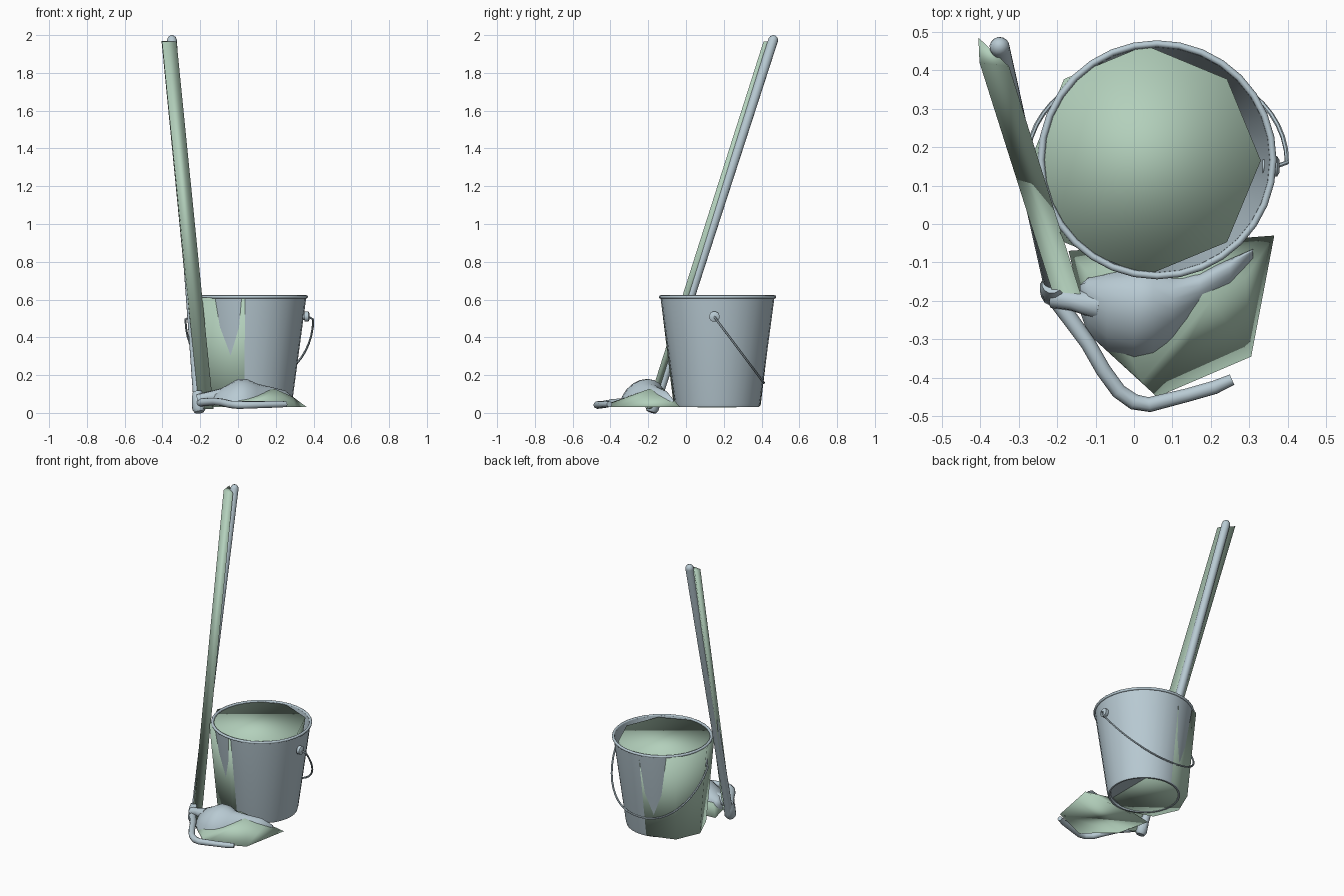
import bpy, bmesh, math
from mathutils import Vector

if "Cube" in bpy.data.objects:
    bpy.data.objects.remove(bpy.data.objects["Cube"])


def material(name, rgb):
    m = bpy.data.materials.new(name)
    m.diffuse_color = (*rgb, 1)
    m.use_nodes = True
    m.node_tree.nodes["Principled BSDF"].inputs["Base Color"].default_value = m.diffuse_color
    return m


GREY = material("blue_grey", (0.48, 0.59, 0.65))
GREEN = material("pale_green", (0.45, 0.63, 0.50))


def finish(name, bm, mat, angle=None):
    bmesh.ops.recalc_face_normals(bm, faces=bm.faces)
    me = bpy.data.meshes.new(name)
    bm.to_mesh(me)
    bm.free()
    me.materials.append(mat)
    ob = bpy.data.objects.new(name, me)
    bpy.context.collection.objects.link(ob)
    for p in me.polygons:
        p.use_smooth = True
    if angle:
        bpy.ops.object.select_all(action='DESELECT')
        ob.select_set(True)
        bpy.context.view_layer.objects.active = ob
        bpy.ops.object.shade_smooth_by_angle(angle=math.radians(angle))
    return ob


def skin(name, rings, mat, angle=None, closed=False, caps=True):
    """Bridge equal-sized rings of points into a surface."""
    bm = bmesh.new()
    vs = [[bm.verts.new(p) for p in r] for r in rings]
    n, m = len(rings[0]), len(rings)
    for i in range(m if closed else m - 1):
        a, b = vs[i], vs[(i + 1) % m]
        for j in range(n):
            k = (j + 1) % n
            bm.faces.new((a[j], a[k], b[k], b[j]))
    if caps and not closed:
        bm.faces.new(vs[0])
        bm.faces.new(vs[-1])
    return finish(name, bm, mat, angle)


def circle(c, r, z, n, tilt=0):
    pts = []
    for i in range(n):
        t = 2 * math.pi * i / n
        pts.append((c[0] + r * math.cos(t), c[1] + r * math.sin(t), z + tilt * math.cos(t)))
    return pts


def tube(name, pts, radii, n=10):
    """Round tube along a path, with one radius per point."""
    pts = [Vector(p) for p in pts]
    rings = []
    u = None
    for i, p in enumerate(pts):
        d = (pts[min(i + 1, len(pts) - 1)] - pts[max(i - 1, 0)]).normalized()
        if u is None:
            u = d.orthogonal()
        u = (u - d * u.dot(d)).normalized()
        v = d.cross(u)
        rings.append([p + radii[i] * (u * math.cos(2 * math.pi * k / n) + v * math.sin(2 * math.pi * k / n))
                      for k in range(n)])
    return skin(name, rings, GREY, 50)


# bucket: tapered wall with inner side and recessed floor
C = (0.06, 0.167)
profile = [(0.205, 0.045), (0.21, 0.03), (0.22, 0.03), (0.226, 0.05), (0.302, 0.615),
           (0.293, 0.615), (0.217, 0.055)]
skin("bucket", [circle(C, r, z, 32) for r, z in profile], GREY, 40)

# rolled rim
rim = [(0.302 + 0.009 * math.cos(a), 0.614 + 0.009 * math.sin(a))
       for a in [i * math.pi / 4 for i in range(8)]]
skin("bucket_rim", [circle(C, r, z, 32) for r, z in rim], GREY, closed=True)

# ears and hanging wire handle
for s, side in ((-1, "left"), (1, "right")):
    tube("bucket_ear_" + side, [(C[0] + s * x, 0.15, 0.51) for x in (0.275, 0.292, 0.293, 0.312, 0.318)],
         [0.018, 0.018, 0.028, 0.028, 0.018], 12)
path = [(C[0] + 0.31, 0.15, 0.51)]
for i in range(25):
    t = math.pi * i / 24
    cx, sn = math.cos(t), math.sin(t)
    path.append((C[0] + 0.338 * math.copysign(abs(cx) ** 0.9, cx),
                 0.16 + 0.252 * sn, 0.495 - 0.335 * sn))
path.append((C[0] - 0.31, 0.15, 0.51))
tube("bucket_wire", path, [0.006] * len(path), 6)

# eight-sided bucket shell, slightly offset so its corners cut the wall
skin("bucket_shell", [circle((0.01, 0.165), 0.23, 0.038, 8, 0.01),
                      circle((0.03, 0.165), 0.30, 0.612, 8)], GREEN)

# mop pole with rounded end
top, base = Vector((-0.35, 0.462, 1.975)), Vector((-0.208, -0.17, 0.02))
d = (top - base).normalized()
tube("mop_pole", [base, base.lerp(top, 0.5), top, top + d * 0.014, top + d * 0.024],
     [0.025, 0.025, 0.026, 0.021, 0.008], 14)
tube("pole_socket", [(-0.205, -0.185, 0.004), (-0.207, -0.18, 0.02), (-0.21, -0.165, 0.08),
                     (-0.213, -0.155, 0.11)], [0.025, 0.036, 0.036, 0.027], 12)
tube("socket_arm", [(-0.21, -0.19, 0.07), (-0.16, -0.20, 0.085), (-0.09, -0.21, 0.09)],
     [0.03, 0.026, 0.04])

# three-sided shell along the pole
skin("pole_shell", [[(-0.215, -0.15, 0.03), (-0.205, -0.20, 0.02), (-0.13, -0.21, 0.02)],
                    [(-0.405, 0.485, 1.97), (-0.402, 0.42, 1.965), (-0.325, 0.41, 1.965)]], GREEN)

# mop head: x, centre y, half width, top z
stations = [(-0.14, -0.20, 0.03, 0.09), (-0.12, -0.215, 0.07, 0.115), (-0.07, -0.23, 0.10, 0.14),
            (0.0, -0.235, 0.118, 0.18), (0.05, -0.23, 0.115, 0.178), (0.10, -0.225, 0.09, 0.155),
            (0.17, -0.19, 0.055, 0.138), (0.25, -0.145, 0.045, 0.118), (0.31, -0.10, 0.018, 0.07)]
rings = []
for x, y, w, h in stations:
    arc = [i * math.pi / 10 for i in range(11)]
    rings.append([(x, y + w * math.cos(a) + 0.03 * math.sin(a), 0.04 + (h - 0.04) * math.sin(a) ** 0.9
                   if 0 < a < 3.14 else 0.04) for a in arc])
skin("mop_head", rings, GREY, 60)

# loose mop strand curling round the front
tube("mop_strand", [(-0.20, -0.20, 0.055), (-0.12, -0.31, 0.06), (-0.08, -0.38, 0.055),
                    (-0.04, -0.435, 0.045), (0.0, -0.463, 0.042), (0.04, -0.47, 0.042),
                    (0.14, -0.445, 0.044), (0.21, -0.425, 0.046), (0.255, -0.405, 0.046)],
     [0.022, 0.02, 0.02, 0.02, 0.021, 0.02, 0.018, 0.018, 0.015])

# faceted mop shell
bm = bmesh.new()
for p in [(0.365, -0.03, 0.03), (0.305, -0.345, 0.03), (0.06, -0.45, 0.032), (-0.12, -0.285, 0.03),
          (-0.17, -0.07, 0.03), (0.02, -0.41, 0.05), (0.20, -0.20, 0.125), (0.10, -0.12, 0.13),
          (-0.10, -0.15, 0.10), (0.29, -0.14, 0.085)]:
    bm.verts.new(p)
bmesh.ops.convex_hull(bm, input=bm.verts)
finish("mop_shell", bm, GREEN)
